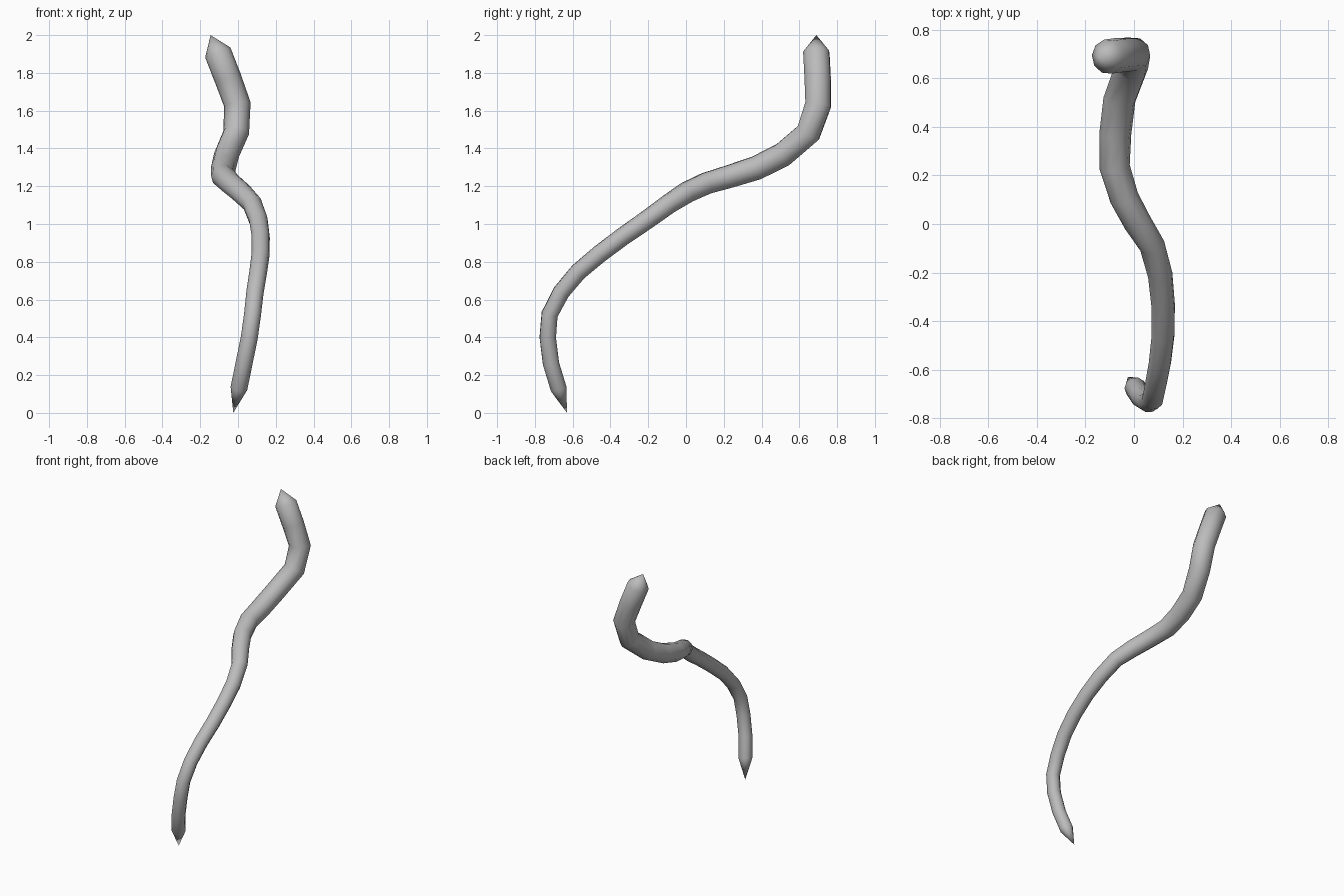
import bpy, bmesh, math
from mathutils import Vector

cube = bpy.data.objects.get("Cube")
if cube:
    bpy.data.objects.remove(cube, do_unlink=True)

SIDES = 10

# Centre line from bottom tip to top tip: x, y, z, radius
PATH = [
    (-.025, -.63, 0, 0), (.005, -.675, .13, .045), (.032, -.715, .262, .045),
    (.06, -.732, .4, .045), (.077, -.722, .522, .045), (.09, -.66, .64, .046),
    (.107, -.57, .747, .047), (.12, -.457, .842, .048), (.12, -.333, .935, .049),
    (.108, -.21, 1.02, .051), (.075, -.09, 1.107, .053), (.015, .005, 1.168, .058),
    (-.04, .107, 1.215, .06), (-.08, .235, 1.253, .063), (-.077, .373, 1.297, .066),
    (-.06, .513, 1.367, .067), (-.01, .648, 1.483, .069), (-.003, .70, 1.632, .071),
    (-.055, .697, 1.775, .072), (-.107, .69, 1.908, .072), (-.145, .69, 2, 0),
]

# Single grey material
grey = bpy.data.materials.new("plain_grey")
grey.use_nodes = True
grey.diffuse_color = (.5, .5, .5, 1)
bsdf = next(n for n in grey.node_tree.nodes if n.type == "BSDF_PRINCIPLED")
bsdf.inputs["Base Color"].default_value = grey.diffuse_color


def sweep(name, path, sides, material):
    """Tapered tube along a path, closed by a point at each end."""
    bm = bmesh.new()
    pts = [Vector(p[:3]) for p in path]
    side = Vector((1, 0, 0))
    rings = []
    for i in range(1, len(pts) - 1):
        before, after = pts[i] - pts[i - 1], pts[i + 1] - pts[i]
        tangent = (before.normalized() + after.normalized()).normalized()
        side = (side - tangent * side.dot(tangent)).normalized()
        up = tangent.cross(side)
        ring = []
        for k in range(sides):
            a = math.tau * k / sides
            offset = side * math.cos(a) + up * math.sin(a)
            ring.append(bm.verts.new(pts[i] + offset * path[i][3]))
        rings.append(ring)
    start, end = bm.verts.new(pts[0]), bm.verts.new(pts[-1])
    for k in range(sides):
        n = (k + 1) % sides
        for low, high in zip(rings, rings[1:]):
            bm.faces.new((low[k], low[n], high[n], high[k]))
        bm.faces.new((start, rings[0][n], rings[0][k]))
        bm.faces.new((end, rings[-1][k], rings[-1][n]))
    bmesh.ops.recalc_face_normals(bm, faces=bm.faces)
    mesh = bpy.data.meshes.new(name)
    bm.to_mesh(mesh)
    bm.free()
    mesh.materials.append(material)
    obj = bpy.data.objects.new(name, mesh)
    bpy.context.collection.objects.link(obj)
    return obj


# Winding strand with pointed ends
strand = sweep("winding_strand", PATH, SIDES, grey)
bpy.ops.object.select_all(action="DESELECT")
strand.select_set(True)
bpy.context.view_layer.objects.active = strand
bpy.ops.object.shade_smooth_by_angle(angle=math.radians(37))
